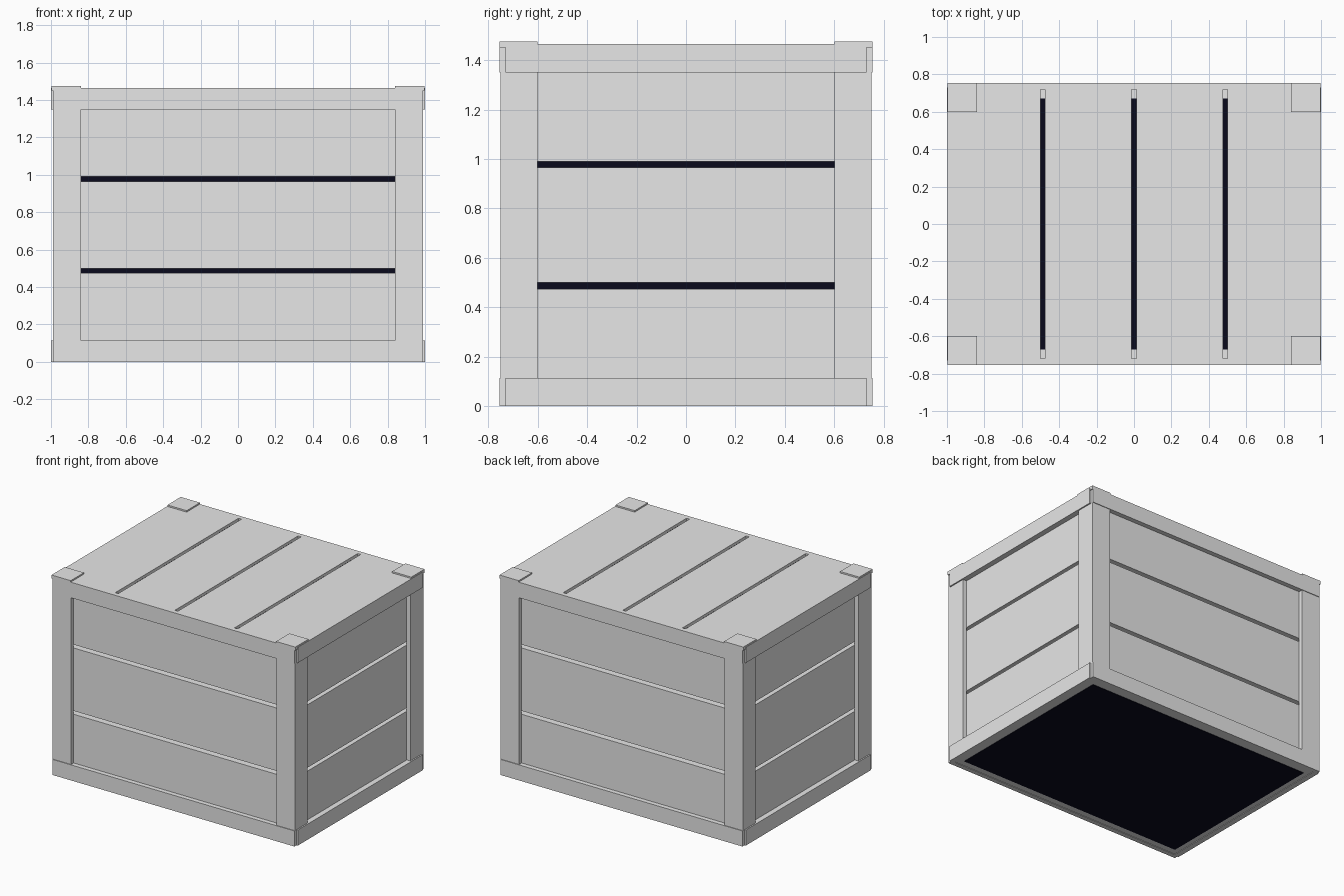
import bpy

if "Cube" in bpy.data.objects:
    bpy.data.objects.remove(bpy.data.objects["Cube"])


def material(name, rgb):
    m = bpy.data.materials.new(name)
    m.diffuse_color = (*rgb, 1.0)
    m.use_nodes = True
    m.node_tree.nodes["Principled BSDF"].inputs["Base Color"].default_value = m.diffuse_color
    return m


GREY = material("light_grey", (0.8, 0.8, 0.8))
DARK = material("near_black_navy", (0.003, 0.003, 0.012))


def box(name, x, y, z, mat=GREY):
    """Box from (min, max) ranges on each axis."""
    lo, hi = zip(x, y, z)
    verts = [(a, b, c) for c in (lo[2], hi[2]) for b in (lo[1], hi[1]) for a in (lo[0], hi[0])]
    faces = [(0, 2, 3, 1), (4, 5, 7, 6), (0, 1, 5, 4),
             (1, 3, 7, 5), (3, 2, 6, 7), (2, 0, 4, 6)]
    me = bpy.data.meshes.new(name)
    me.from_pydata(verts, [], faces)
    me.materials.append(mat)
    ob = bpy.data.objects.new(name, me)
    bpy.context.collection.objects.link(ob)
    return ob


def side(s, a, b):
    """Range a..b mirrored to the side given by sign s."""
    return (a, b) if s > 0 else (-b, -a)


TOP = 1.465      # top of the planks
DECK = 1.445     # underside of the lid planks
RAIL = 0.115     # rail height
plank_z = [(0.004, 0.475), (0.5, 0.965), (0.99, DECK)]
plank_x = [(-0.96, -0.5), (-0.475, -0.0125), (0.0125, 0.475), (0.5, 0.96)]
rail_z = [("bottom", (0, RAIL)), ("top", (1.35, TOP))]

# dark core seen through the slots and from below
box("dark_core", (-0.92, 0.92), (-0.67, 0.67), (0, DECK - 0.001), DARK)

# wall planks
for s, n in ((-1, "front"), (1, "back")):
    for i, z in enumerate(plank_z):
        box(f"{n}_plank_{i}", (-0.96, 0.96), side(s, 0.67, 0.72), z)
for s, n in ((-1, "left"), (1, "right")):
    for i, z in enumerate(plank_z):
        box(f"{n}_plank_{i}", side(s, 0.92, 0.96), (-0.67, 0.67), z)

# lid planks
for i, x in enumerate(plank_x):
    box(f"lid_plank_{i}", x, (-0.72, 0.72), (DECK, TOP))

# frame rails
for level, z in rail_z:
    for s, n in ((-1, "front"), (1, "back")):
        box(f"{n}_{level}_rail", (-0.99, 0.99), side(s, 0.72, 0.755), z)
    for s, n in ((-1, "left"), (1, "right")):
        box(f"{n}_{level}_rail", side(s, 0.96, 1.0), (-0.73, 0.73), z)

# corner posts (two boards each) and raised corner caps
for sx, nx in ((-1, "left"), (1, "right")):
    for sy, ny in ((-1, "front"), (1, "back")):
        box(f"{ny}_{nx}_post_face", side(sx, 0.84, 0.99), side(sy, 0.72, 0.75), (0.002, TOP - 0.002))
        box(f"{ny}_{nx}_post_side", side(sx, 0.96, 0.99), side(sy, 0.6, 0.72), (0.002, TOP - 0.002))
        box(f"{ny}_{nx}_corner_cap", side(sx, 0.84, 0.997), side(sy, 0.6, 0.755), (TOP - 0.015, 1.476))
